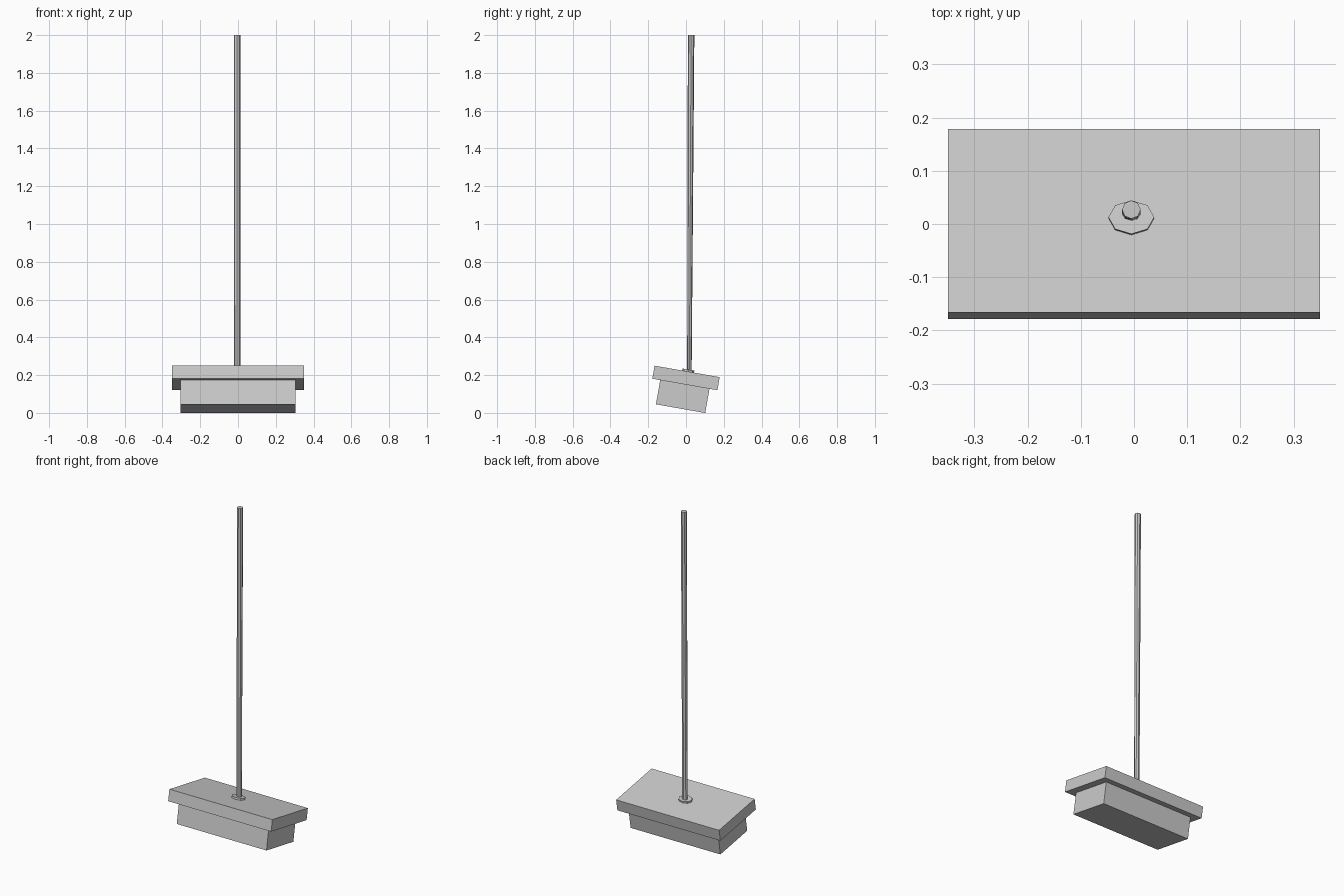
import bpy, bmesh
from math import radians, cos, sin, tau
from mathutils import Matrix, Vector

if "Cube" in bpy.data.objects:
    bpy.data.objects.remove(bpy.data.objects["Cube"])

# Head is tilted about x around the plate centre
TILT = Matrix.Translation((0, 0, 0.185)) @ Matrix.Rotation(radians(-10), 4, 'X')


def finish(name, bm, matrix=Matrix()):
    bmesh.ops.recalc_face_normals(bm, faces=bm.faces)
    bm.transform(matrix)
    mesh = bpy.data.meshes.new(name)
    bm.to_mesh(mesh)
    bm.free()
    obj = bpy.data.objects.new(name, mesh)
    bpy.context.collection.objects.link(obj)
    return obj


def box(name, size, centre):
    bm = bmesh.new()
    bmesh.ops.create_cube(bm, size=1)
    bmesh.ops.scale(bm, vec=size, verts=bm.verts)
    bmesh.ops.translate(bm, vec=centre, verts=bm.verts)
    return finish(name, bm, TILT)


def loft(name, lower, upper, matrix=Matrix(), sides=8):
    """Capped prism between two elliptical rings given as (centre, rx, ry)."""
    bm = bmesh.new()
    a, b = [[bm.verts.new(Vector(c) + Vector((rx * cos(tau * i / sides),
                                              ry * sin(tau * i / sides), 0)))
             for i in range(sides)] for c, rx, ry in (lower, upper)]
    bm.faces.new(a[::-1])
    bm.faces.new(b)
    for i in range(sides):
        j = (i + 1) % sides
        bm.faces.new((a[i], a[j], b[j], b[i]))
    return finish(name, bm, matrix)


# Broom head: wide plate over a narrower bristle block
box("head_plate", (0.70, 0.35, 0.07), (0, 0, 0))
box("bristle_block", (0.61, 0.265, 0.13), (0, 0, -0.10))

# Flattened octagonal collar sitting on the plate
loft("collar", ((-0.005, 0.005, 0.03), 0.043, 0.032),
     ((-0.005, 0.005, 0.046), 0.043, 0.032), TILT)

# Slightly leaning handle, flatter at its base
loft("handle", ((-0.005, 0.018, 0.20), 0.0172, 0.0118),
     ((-0.005, 0.027, 2.0), 0.0175, 0.0172))
